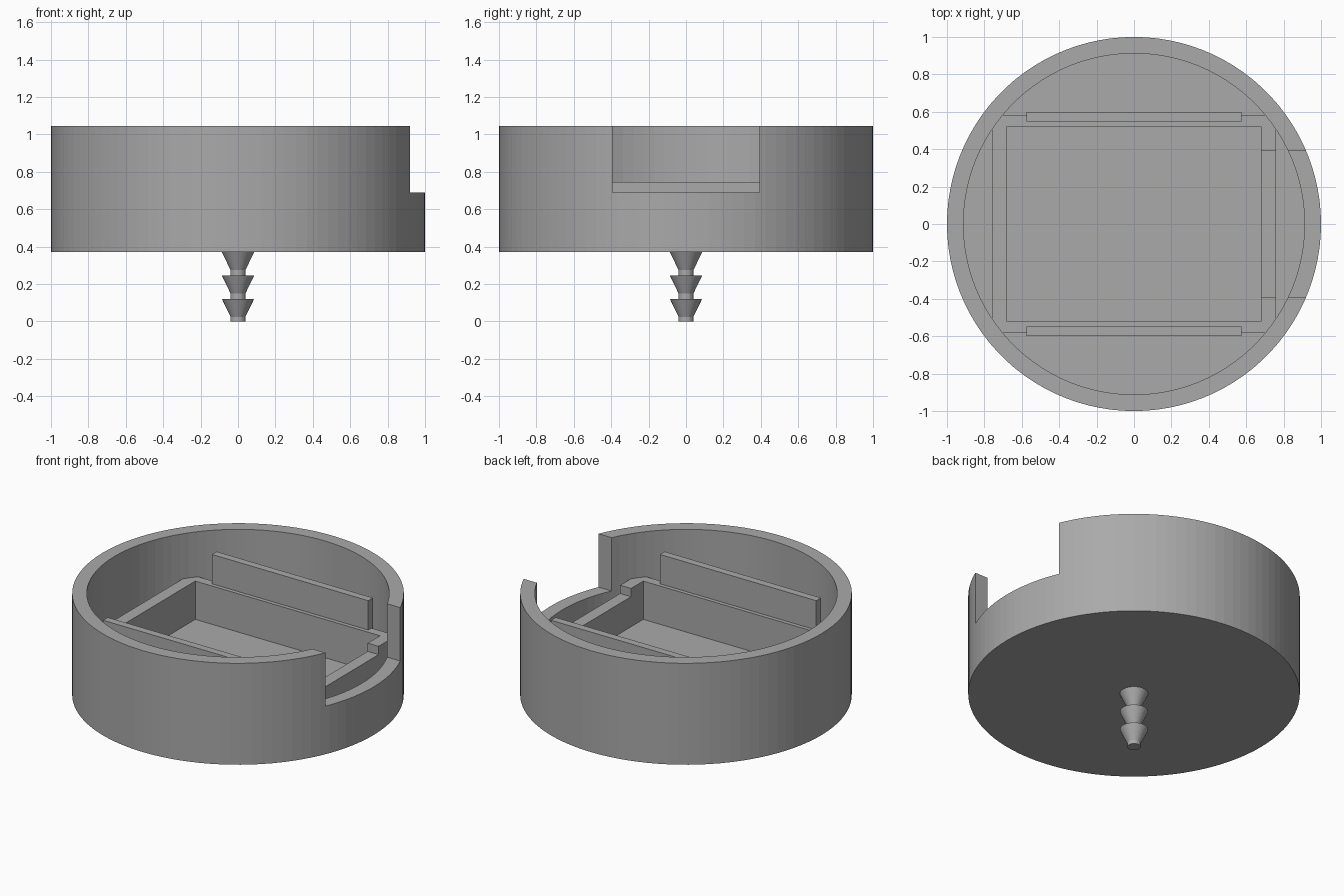
import bpy, bmesh
from math import sin, cos, tau

cube = bpy.data.objects.get("Cube")
if cube:
    bpy.data.objects.remove(cube, do_unlink=True)

grey = bpy.data.materials.new("plain grey")
grey.use_nodes = True
grey.diffuse_color = (0.4, 0.4, 0.4, 1)
grey.node_tree.nodes["Principled BSDF"].inputs["Base Color"].default_value = (0.4, 0.4, 0.4, 1)

BASE, FLOOR, LEDGE, FRAME_TOP, PLATE_TOP, RIM = 0.37, 0.49, 0.69, 0.745, 0.94, 1.045
INNER = 0.912


def finish(name, bm):
    bmesh.ops.recalc_face_normals(bm, faces=bm.faces)
    mesh = bpy.data.meshes.new(name)
    bm.to_mesh(mesh)
    bm.free()
    mesh.materials.append(grey)
    ob = bpy.data.objects.new(name, mesh)
    bpy.context.collection.objects.link(ob)
    return ob


def box(name, x, y, z):
    bm = bmesh.new()
    bmesh.ops.create_cube(bm, size=1)
    for v in bm.verts:
        for i, (lo, hi) in enumerate((x, y, z)):
            v.co[i] = hi if v.co[i] > 0 else lo
    return finish(name, bm)


def lathe(name, profile, sides):
    """Closed solid of revolution; the profile starts and ends on the axis."""
    bm = bmesh.new()
    rings = []
    for r, z in profile:
        count = sides if r else 1
        rings.append([bm.verts.new((r * cos(tau * i / sides), r * sin(tau * i / sides), z))
                      for i in range(count)])
    for a, b in zip(rings, rings[1:]):
        for i in range(sides):
            j = (i + 1) % sides
            quad = [a[i % len(a)], a[j % len(a)], b[j % len(b)], b[i % len(b)]]
            bm.faces.new(list(dict.fromkeys(quad)))
    # merge the cap fans into single flat faces
    bmesh.ops.dissolve_limit(bm, angle_limit=0.001, verts=bm.verts, edges=bm.edges)
    return finish(name, bm)


def boolean(ob, tool, operation):
    mod = ob.modifiers.new(operation.lower(), "BOOLEAN")
    mod.object, mod.operation, mod.solver = tool, operation, "EXACT"
    bpy.context.view_layer.objects.active = ob
    bpy.ops.object.modifier_apply(modifier=mod.name)
    bpy.data.objects.remove(tool, do_unlink=True)


def notch():
    return box("notch_cutter", (0.6, 1.2), (-0.393, 0.393), (LEDGE, 1.2))


# Round cup with a side notch
cup = lathe("cup", [(0, BASE), (1, BASE), (1, RIM), (INNER, RIM), (INNER, FLOOR), (0, FLOOR)], 100)
boolean(cup, notch(), "DIFFERENCE")

# Rectangular frame, its corners trimmed to the cup's bore
frame = box("inner_frame", (-0.76, 0.76), (-0.582, 0.582), (FLOOR - 0.02, FRAME_TOP))
boolean(frame, box("cavity_cutter", (-0.68, 0.68), (-0.522, 0.522), (0, 1.2)), "DIFFERENCE")
boolean(frame, lathe("bore_cutter", [(0, 0), (INNER, 0), (INNER, 1.2), (0, 1.2)], 100), "INTERSECT")
boolean(frame, notch(), "DIFFERENCE")

# Upright plates along the two long sides
for name, y in (("back_plate", (0.548, 0.598)), ("front_plate", (-0.598, -0.548))):
    box(name, (-0.575, 0.575), y, (FLOOR - 0.02, PLATE_TOP))

# Barbed peg underneath: three flaring barbs
profile = [(0, 0)]
for top in (0.12, 0.245, BASE):
    low = 0 if top < 0.2 else top - 0.125
    profile += [(0.04, low), (0.04, top - 0.095), (0.086, top)]
profile.append((0, BASE))
lathe("barbed_peg", profile, 32)
